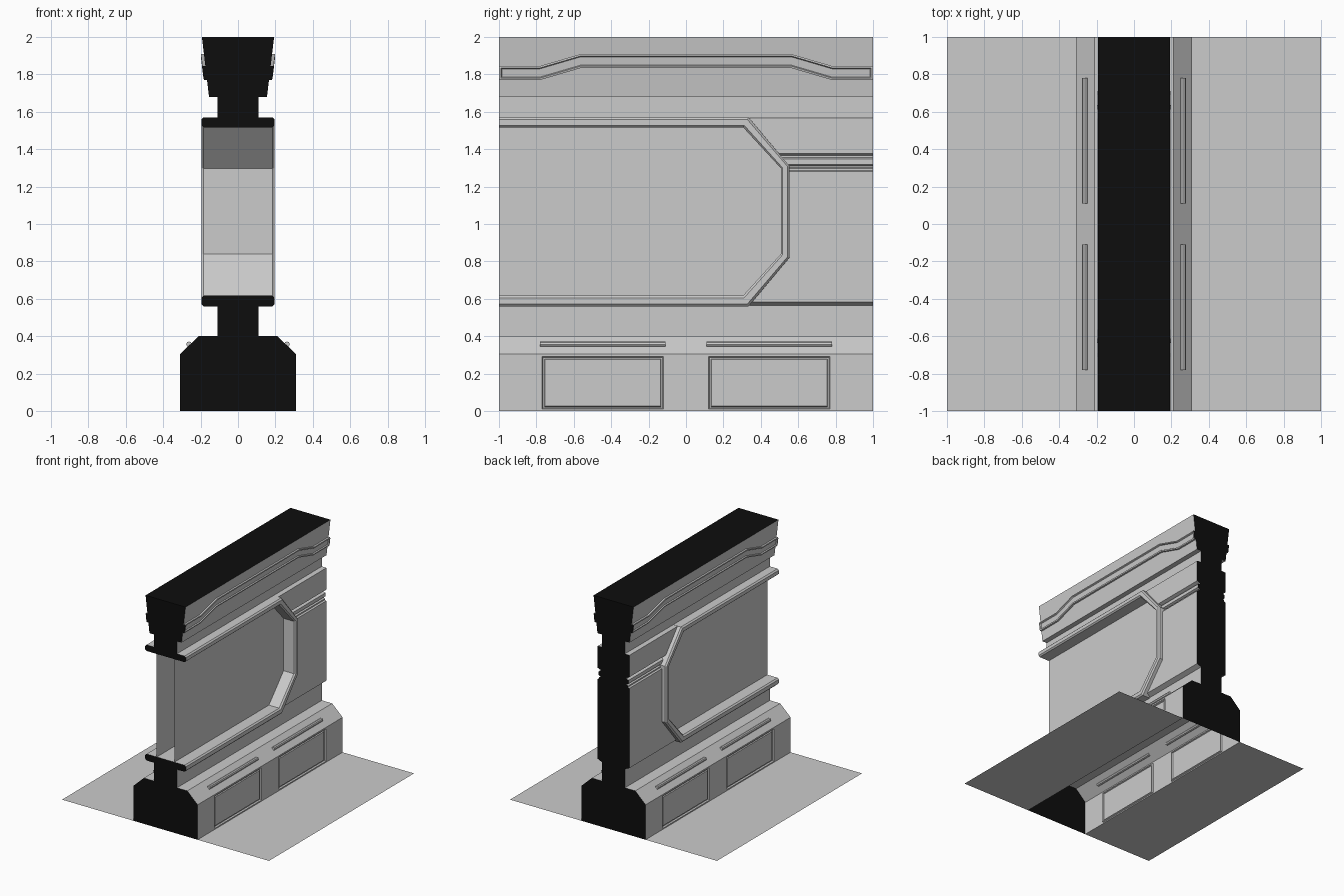
import bpy, bmesh, math
from mathutils import Vector, Matrix

if "Cube" in bpy.data.objects:
    bpy.data.objects.remove(bpy.data.objects["Cube"])


def material(name, rgb):
    m = bpy.data.materials.new(name)
    m.diffuse_color = (*rgb, 1)
    m.use_nodes = True
    m.node_tree.nodes["Principled BSDF"].inputs["Base Color"].default_value = m.diffuse_color
    return m


GREY = material("wall_grey", (0.8, 0.8, 0.8))
BLACK = material("void_black", (0.004, 0.004, 0.004))
PALE = material("pane_pale", (1.0, 1.0, 1.0))


def finish(name, bm, mirror=True, mats=(GREY, BLACK)):
    me = bpy.data.meshes.new(name)
    bm.to_mesh(me)
    bm.free()
    for m in mats:
        me.materials.append(m)
    ob = bpy.data.objects.new(name, me)
    bpy.context.collection.objects.link(ob)
    if mirror:
        ob.modifiers.new("Mirror", 'MIRROR').use_clip = True
    return ob


def loft(rows, closed=False, caps=(True, True), to_axis=True):
    """Skin rows of points running along +y; end caps are black."""
    bm = bmesh.new()
    vs = [[bm.verts.new(p) for p in r] for r in rows]
    n = len(rows[0])
    for a, b in zip(vs, vs[1:]):
        for j in range(n if closed else n - 1):
            k = (j + 1) % n
            bm.faces.new((a[j], b[j], b[k], a[k]))
    for i, on in zip((0, -1), caps):
        if not on:
            continue
        loop = list(vs[i])
        if to_axis:
            for end in (rows[i][-1], rows[i][0]):
                if end[0] > 0:
                    loop.append(bm.verts.new((0, end[1], end[2])))
        f = bm.faces.new(loop if i == 0 else loop[::-1])
        f.material_index = 1
    bm.normal_update()
    return bm


def extrude(profile, ys, **kw):
    return loft([[(x, y, z) for x, z in profile] for y in ys], **kw)


# Floor strips either side of the hollow wall
bm = bmesh.new()
bm.faces.new([bm.verts.new(p) for p in ((.31, -1, 0), (1, -1, 0), (1, 1, 0), (.31, 1, 0))])
finish("floor", bm)

# Base plinth and lower neck, with two grooved panels per side
bm = extrude([(.31, 0), (.31, .01), (.31, .292), (.31, .305), (.21, .4), (.11, .4), (.11, .57)],
             [-1, -.77, -.12, .12, .77, 1])
panels = [f for f in bm.faces if abs(f.calc_center_median().z - .151) < .02
          and abs(abs(f.calc_center_median().y) - .445) < .02 and abs(f.normal.x) > .9]
for thick, depth in ((.007, -.012), (.011, 0), (.006, .008)):
    bmesh.ops.inset_individual(bm, faces=panels, thickness=thick, depth=depth)
finish("base_plinth", bm)

# Light strips on the plinth chamfer
bm = bmesh.new()
for y in (-.445, .445):
    bmesh.ops.create_cone(bm, cap_ends=True, segments=8, radius1=.015, radius2=.015, depth=.67,
                          matrix=Matrix.Translation((.262, y, .357)) @ Matrix.Rotation(math.pi / 2, 4, 'X'))
finish("light_strips", bm)

# Cornice and upper neck, black on top
bm = extrude([(.11, 1.57), (.11, 1.68), (.155, 1.68), (.193, 2), (0, 2)], [-1, 1])
for f in bm.faces:
    if f.normal.z > .9:
        f.material_index = 1
finish("cornice", bm)

# Stepped trim band following the cornice slope
rows = []
for y, rise, inner in ((-1, 0, 0), (-.988, 0, 0), (-.983, 0, 1), (-.78, 0, 1), (-.565, .063, 1),
                       (.565, .063, 1), (.78, 0, 1), (.983, 0, 1), (.988, 0, 0), (1, 0, 0)):
    row = []
    for dz, off in ((0, -.01), (0, .016), (.011, .018), (.016, .009),
                    (.06, .009), (.065, .018), (.075, .016), (.075, -.01)):
        z = 1.77 + rise + dz
        if off == .009 and not inner:
            off = .018
        row.append((.155 + (z - 1.68) * .119 + off, y, z))
    rows.append(row)
finish("cornice_trim", loft(rows, to_axis=False))

# Window frame: bevelled section swept along the half octagon
outer = [(-1, .56), (.335, .56), (.553, .82), (.553, 1.31), (.335, 1.57), (-1, 1.57)]
inner = [(-1, .617), (.305, .617), (.508, .84), (.508, 1.297), (.305, 1.517), (-1, 1.517)]
section = [(0, .184), (.2, .196), (.78, .196), (1, .184)]
section += [(t, -x) for t, x in reversed(section)]
rows = [[(x, i[0] + (o[0] - i[0]) * t, i[1] + (o[1] - i[1]) * t) for t, x in section]
        for o, i in zip(outer, inner)]
bm = loft(rows, closed=True, to_axis=False)
bmesh.ops.recalc_face_normals(bm, faces=bm.faces)
finish("window_frame", bm, mirror=False)

# Window panes
bm = bmesh.new()
bm.faces.new([bm.verts.new((.085, (a[0] + b[0]) / 2, (a[1] + b[1]) / 2)) for a, b in zip(outer, inner)])
finish("window_panes", bm, mats=(PALE,))


# Wall panels beyond the window, starting on the frame's outer edge
def frame_edge(z):
    if z < .82:
        return .33 + .215 * (z - .56) / .26
    if z > 1.31:
        return .33 + .215 * (1.57 - z) / .26
    return .545


profile = [(.11, .565), (.153, .583), (.153, .82), (.153, 1.28), (.14, 1.287), (.14, 1.298),
           (.125, 1.303), (.125, 1.31), (.145, 1.318), (.145, 1.348), (.125, 1.356),
           (.125, 1.367), (.153, 1.378), (.153, 1.568), (.11, 1.57)]
finish("wall_panels", loft([[(x, frame_edge(z), z) for x, z in profile],
                            [(x, 1, z) for x, z in profile]], caps=(False, True)))
